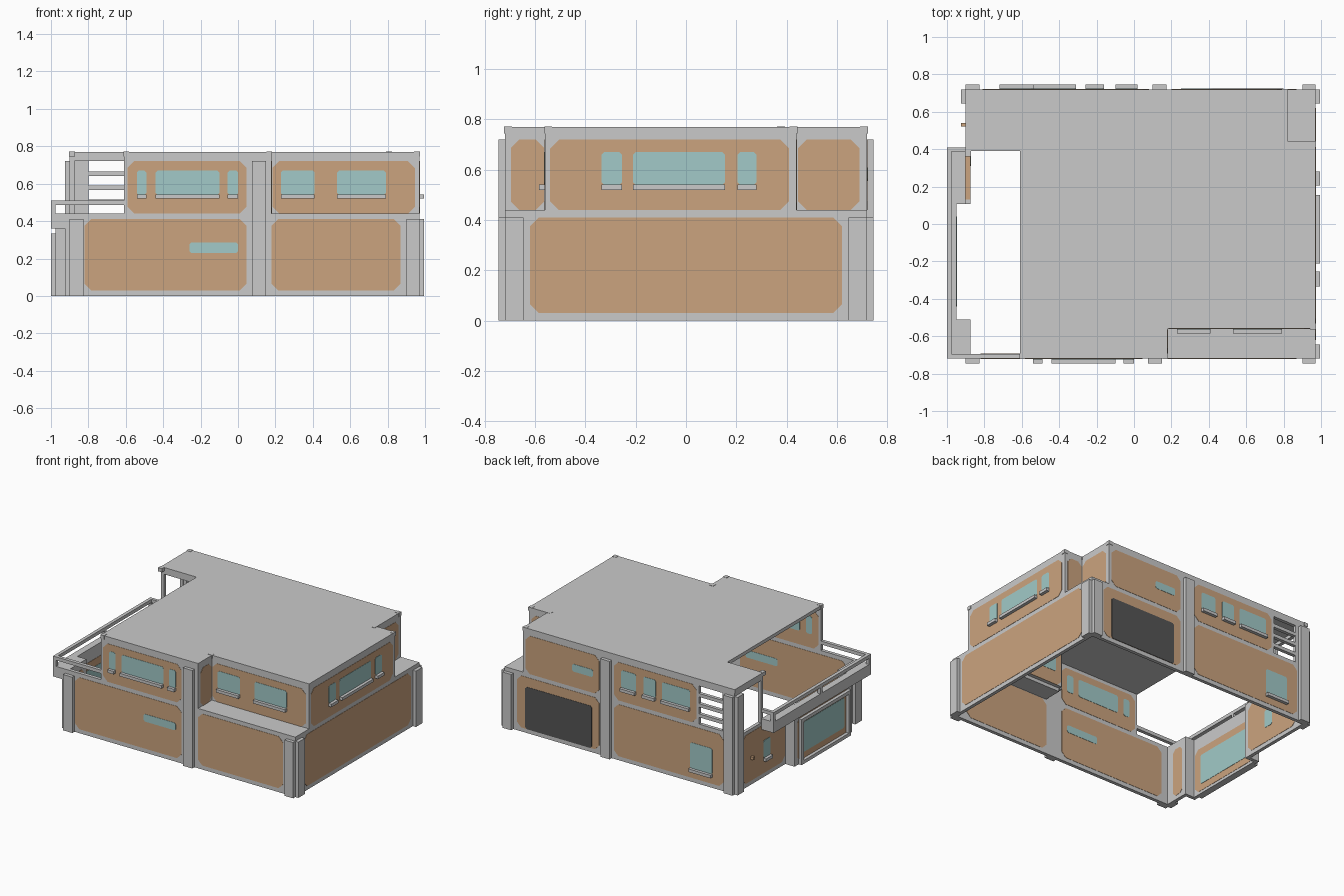
import bpy
import bmesh
from mathutils import Vector

cube = bpy.data.objects.get("Cube")
if cube:
    bpy.data.objects.remove(cube)


def material(name, rgb):
    m = bpy.data.materials.new(name)
    m.use_nodes = True
    m.diffuse_color = (*rgb, 1)
    m.node_tree.nodes["Principled BSDF"].inputs["Base Color"].default_value = (*rgb, 1)
    return m


GREY = material("light grey", (0.59, 0.59, 0.59))
TAN = material("tan panel", (0.60, 0.37, 0.21))
GLASS = material("pale blue glass", (0.36, 0.59, 0.58))
DARK = material("dark grey door", (0.09, 0.09, 0.09))
T = 0.025      # wall thickness and trim depth


def finish(name, bm, mat):
    bmesh.ops.recalc_face_normals(bm, faces=bm.faces)
    me = bpy.data.meshes.new(name)
    bm.to_mesh(me)
    bm.free()
    me.materials.append(mat)
    bpy.context.collection.objects.link(bpy.data.objects.new(name, me))


def prism(bm, outline, step):
    """Extrude a closed outline by a vector."""
    face = bm.faces.new([bm.verts.new(p) for p in outline])
    new = bmesh.ops.extrude_face_region(bm, geom=[face])["geom"]
    verts = [v for v in new if isinstance(v, bmesh.types.BMVert)]
    bmesh.ops.translate(bm, vec=step, verts=verts)


def box(name, x0, x1, y0, y1, z0, z1, mat=GREY):
    bm = bmesh.new()
    prism(bm, [(x0, y0, z0), (x1, y0, z0), (x1, y1, z0), (x0, y1, z0)], (0, 0, z1 - z0))
    finish(name, bm, mat)


class Wall:
    """Upright wall; side is its outward sign along the axis, at is its outer face."""

    def __init__(self, name, axis, side, at, a0, a1, z0, z1):
        self.name, self.axis, self.side, self.at = name, axis, side, at
        self.block(name, a0, a1, z0, z1, -T, 0)

    def block(self, name, a0, a1, z0, z1, d0, d1):
        lo, hi = sorted((self.at + self.side * d0, self.at + self.side * d1))
        if self.axis == "x":
            box(name, lo, hi, a0, a1, z0, z1)
        else:
            box(name, a0, a1, lo, hi, z0, z1)

    def paint(self, name, a0, a1, z0, z1, mat, cut, lift):
        """Thin plate with cut corners on the outer and inner face."""
        flat = [(a0 + cut, z0), (a1 - cut, z0), (a1, z0 + cut), (a1, z1 - cut),
                (a1 - cut, z1), (a0 + cut, z1), (a0, z1 - cut), (a0, z0 + cut)]
        bm = bmesh.new()
        for depth in (-0.001, -T - lift):
            d = self.at + self.side * depth
            step = self.side * (lift + 0.001)
            if self.axis == "x":
                prism(bm, [(d, a, z) for a, z in flat], (step, 0, 0))
            else:
                prism(bm, [(a, d, z) for a, z in flat], (0, step, 0))
        finish(self.name + "_" + name, bm, mat)

    def panel(self, a0, a1, z0, z1):
        self.paint("panel", a0, a1, z0, z1, TAN, min(0.035, (a1 - a0) / 4), 0.002)

    def window(self, a0, a1, z0=0.54, z1=0.67, sill=True):
        self.paint("window", a0, a1, z0, z1, GLASS, 0.01, 0.004)
        if sill:
            self.block(self.name + "_sill", a0, a1, z0 - 0.02, z0 + 0.002, 0, T)

    def pillar(self, a0, a1, top):
        self.block(self.name + "_pillar", a0, a1, 0, top, 0, T)


LOW, MID, TOP = 0.41, 0.44, 0.77

# Front walls
w = Wall("front_lower", "y", -1, -0.72, -0.9, 0.97, 0, MID)
w.panel(-0.82, 0.045, 0.03, LOW)
w.panel(0.18, 0.87, 0.03, LOW)
w.window(-0.26, 0, 0.23, 0.285, sill=False)
w.pillar(-0.9, -0.825, LOW)
w.pillar(0.075, 0.15, 0.72)
w.pillar(0.9, 0.97, LOW)
w = Wall("front_upper", "y", -1, -0.72, -0.61, 0.18, MID, TOP)
w.panel(-0.59, 0.045, MID, 0.72)
for a, b in ((-0.54, -0.49), (-0.44, -0.10), (-0.055, 0)):
    w.window(a, b)
w = Wall("front_recess", "y", -1, -0.56, 0.18, 0.97, MID, TOP)
w.panel(0.185, 0.945, MID, 0.72)
w.window(0.23, 0.41)
w.window(0.53, 0.79)
w = Wall("front_return", "x", 1, 0.18, -0.72, -0.56, MID, TOP)
w.panel(-0.695, -0.565, MID, 0.72)

# Left walls
w = Wall("left_lower", "x", 1, 0.97, -0.72, 0.72, 0, MID)
w.panel(-0.62, 0.62, 0.03, LOW)
w.pillar(-0.72, -0.645, LOW)
w.pillar(0.645, 0.72, LOW)
w = Wall("left_upper", "x", 1, 0.97, -0.56, 0.44, MID, TOP)
w.panel(-0.54, 0.41, MID, 0.72)
for a, b in ((-0.335, -0.255), (-0.21, 0.155), (0.205, 0.28)):
    w.window(a, b)
w = Wall("left_recess", "x", 1, 0.82, 0.44, 0.72, MID, TOP)
w.panel(0.445, 0.69, MID, 0.72)
w = Wall("back_return", "y", 1, 0.44, 0.82, 0.97, MID, TOP)
w.panel(0.825, 0.945, MID, 0.72)

# Back walls
w = Wall("back_lower", "y", 1, 0.72, -0.9, 0.97, 0, MID)
w.panel(-0.81, 0.08, 0.03, LOW)
w.panel(0.2, 0.87, 0.03, LOW)
w.paint("garage_door", 0.26, 0.8, 0.03, 0.34, DARK, 0.012, 0.004)
w.window(-0.72, -0.54, 0.10, 0.29)
w.pillar(-0.9, -0.825, 0.72)
w.pillar(0.1, 0.175, 0.72)
w.pillar(0.9, 0.97, LOW)
w = Wall("back_upper", "y", 1, 0.72, -0.61, 0.82, MID, TOP)
w.panel(-0.59, 0.08, MID, 0.72)
w.panel(0.2, 0.8, MID, 0.72)
for a, b in ((-0.54, -0.31), (-0.26, -0.16), (-0.10, 0.02)):
    w.window(a, b)
w.window(0.25, 0.42, 0.555, 0.61, sill=False)

# Right walls with a shallow bay
w = Wall("right_rear", "x", -1, -0.9, 0.107, 0.72, 0, LOW)
w.panel(0.14, 0.63, 0.03, 0.385)
w.window(0.31, 0.39, 0.14, 0.27)
w.pillar(0.645, 0.72, 0.72)
box("door_knob", -0.925, -0.9, 0.52, 0.54, 0.19, 0.21, TAN)
box("right_rear_cap", -0.9, -0.875, 0.13, 0.39, LOW, LOW + 0.005, TAN)
w = Wall("right_front", "x", -1, -0.9, -0.72, -0.51, 0, MID)
w.panel(-0.635, -0.545, 0.03, 0.385)
w.pillar(-0.72, -0.645, 0.36)
w = Wall("bay", "x", -1, -0.975, -0.535, 0.132, 0, 0.36)
w.panel(-0.5, 0.1, 0.02, 0.345)
w.window(-0.44, 0.04, 0.07, 0.29, sill=False)
for a in (-0.49, 0.06):
    w.block("bay_frame_side", a, a + T, 0, 0.335, 0, T)
for z in (0, 0.31):
    w.block("bay_frame_rail", -0.49, 0.085, z, z + T, 0, T)
Wall("bay_front_side", "y", -1, -0.535, -0.975, -0.875, 0, 0.36)
Wall("bay_rear_side", "y", 1, 0.132, -0.975, -0.875, 0, 0.36)

# Terrace edge and railing
box("terrace_edge", -1, -0.95, -0.72, 0.41, 0.36, MID)
box("terrace_edge_front", -0.95, -0.9, -0.72, -0.51, 0.36, MID)
box("terrace_edge_rear", -0.95, -0.9, 0.107, 0.41, 0.36, MID)
box("rail_front", -1, -0.61, -0.72, -0.695, 0.485, 0.51)
box("rail_right", -1, -0.975, -0.72, 0.41, 0.485, 0.51)
box("rail_rear", -1, -0.9, 0.388, 0.41, 0.485, 0.51)
for y in (-0.72, -0.155, 0.387):
    box("rail_post", -1, -0.975, y, y + 0.023, MID, 0.49)

# Covered balcony: corner, post, slats and roof edges
box("balcony_corner_back", -0.9, -0.8, 0.695, 0.72, MID, 0.72)
box("balcony_corner_right", -0.9, -0.875, 0.65, 0.72, LOW, 0.72)
box("balcony_post", -0.9, -0.875, 0.39, 0.415, LOW, 0.72)
for z in (0.49, 0.565, 0.64):
    box("balcony_slat", -0.8, -0.61, 0.695, 0.72, z, z + T)
box("balcony_edge_back", -0.9, -0.61, 0.695, 0.72, 0.72, TOP)
box("balcony_edge_right", -0.9, -0.875, 0.39, 0.72, 0.72, TOP)
box("balcony_edge_front", -0.9, -0.61, 0.39, 0.415, 0.72, TOP)

# Roof and lower ledges
outline = [(-0.61, -0.72), (0.18, -0.72), (0.18, -0.56), (0.97, -0.56), (0.97, 0.44),
           (0.82, 0.44), (0.82, 0.72), (-0.9, 0.72), (-0.9, 0.39), (-0.61, 0.39)]
bm = bmesh.new()
prism(bm, [(x, y, TOP - T) for x, y in outline], (0, 0, T))
finish("roof", bm, GREY)
box("front_ledge", 0.18, 0.97, -0.72, -0.56, MID - T, MID)
box("back_ledge", 0.82, 0.97, 0.44, 0.72, MID - T, MID)

# Small caps on the roof corners, turned inward from each corner
for x, y in outline[:-1]:
    c = Vector((x - (T / 2 if x > 0 else -T / 2), y - (T / 2 if y > 0 else -T / 2)))
    r = T / 2 + 0.003
    box("corner_cap", c.x - r, c.x + r, c.y - r, c.y + r, TOP - T, TOP + 0.002)
